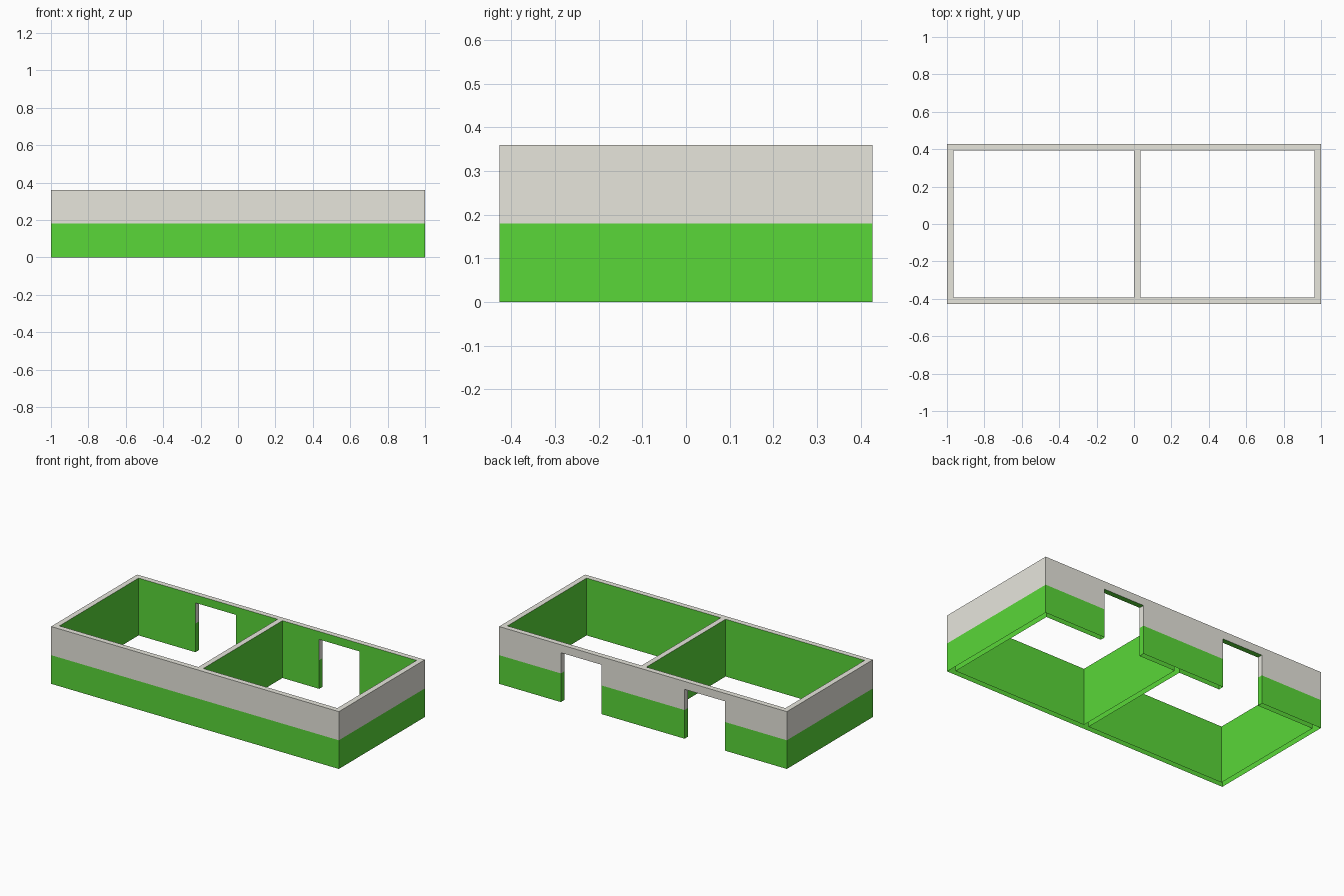
import bpy, bmesh

if "Cube" in bpy.data.objects:
    bpy.data.objects.remove(bpy.data.objects["Cube"])

# Overall sizes
X, Y, H = 1.0, 0.427, 0.36      # half length, half depth, height
T = 0.034                       # wall thickness
BAND = 0.18                     # height of the painted band
DOOR_IN, DOOR_OUT, DOOR_H = 0.289, 0.571, 0.31


def material(name, rgb):
    m = bpy.data.materials.new(name)
    m.diffuse_color = (*rgb, 1)
    m.use_nodes = True
    m.node_tree.nodes["Principled BSDF"].inputs["Base Color"].default_value = m.diffuse_color
    return m


GREY, GREEN = 0, 1
mats = [material("warm grey", (0.80, 0.79, 0.72)),
        material("grass green", (0.10, 0.68, 0.04))]

# Cut lines of the plan and heights
xs = [-X, -X + T, -DOOR_OUT, -DOOR_IN, 0, T, DOOR_IN, DOOR_OUT, X - T, X]
ys = [-Y, -Y + T, Y - T, Y]
zs = [0, BAND, DOOR_H, H]


def solid(x, y, z):
    """True where a wall stands: outer walls, partition, minus two doorways."""
    if abs(x) > X or abs(y) > Y or z > H:
        return False
    if y > Y - T and DOOR_IN < abs(x) < DOOR_OUT and z < DOOR_H:
        return False
    return abs(x) > X - T or abs(y) > Y - T or 0 < x < T


def paint(axis, sign, c):
    """Grey caps and upper outside faces and door jambs; green elsewhere."""
    x, y, z = c
    if axis == 2:
        return GREY if sign > 0 else GREEN
    outside = abs(x) > X - 0.001 or abs(y) > Y - 0.001
    jamb = axis == 0 and y > Y - T
    return GREY if (outside or jamb) and z > BAND else GREEN


# Walls: only the faces between solid and empty cells; hollow and open below
bm = bmesh.new()
cuts = [xs, ys, zs]
for i in range(len(xs) - 1):
    for j in range(len(ys) - 1):
        for k in range(len(zs) - 1):
            lo = [xs[i], ys[j], zs[k]]
            hi = [xs[i + 1], ys[j + 1], zs[k + 1]]
            mid = [(a + b) / 2 for a, b in zip(lo, hi)]
            if not solid(*mid):
                continue
            for axis in range(3):
                for sign in (-1, 1):
                    c = mid[:]
                    c[axis] = hi[axis] if sign > 0 else lo[axis]
                    beyond = c[:]
                    beyond[axis] += sign * 0.005
                    if solid(*beyond):
                        continue
                    u, v = (axis + 1) % 3, (axis + 2) % 3
                    ring = []
                    for a, b in ((lo, lo), (hi, lo), (hi, hi), (lo, hi)):
                        p = c[:]
                        p[u], p[v] = a[u], b[v]
                        ring.append(bm.verts.new(p))
                    face = bm.faces.new(ring if sign > 0 else ring[::-1])
                    face.material_index = paint(axis, sign, c)

# Merge the cells into clean flat faces, keeping the colour borders
bmesh.ops.remove_doubles(bm, verts=bm.verts, dist=0.0005)
bmesh.ops.dissolve_limit(bm, angle_limit=0.01, verts=bm.verts, edges=bm.edges,
                         delimit={'MATERIAL'})
mesh = bpy.data.meshes.new("walls")
bm.to_mesh(mesh)
bm.free()
for m in mats:
    mesh.materials.append(m)
bpy.context.collection.objects.link(bpy.data.objects.new("walls", mesh))
